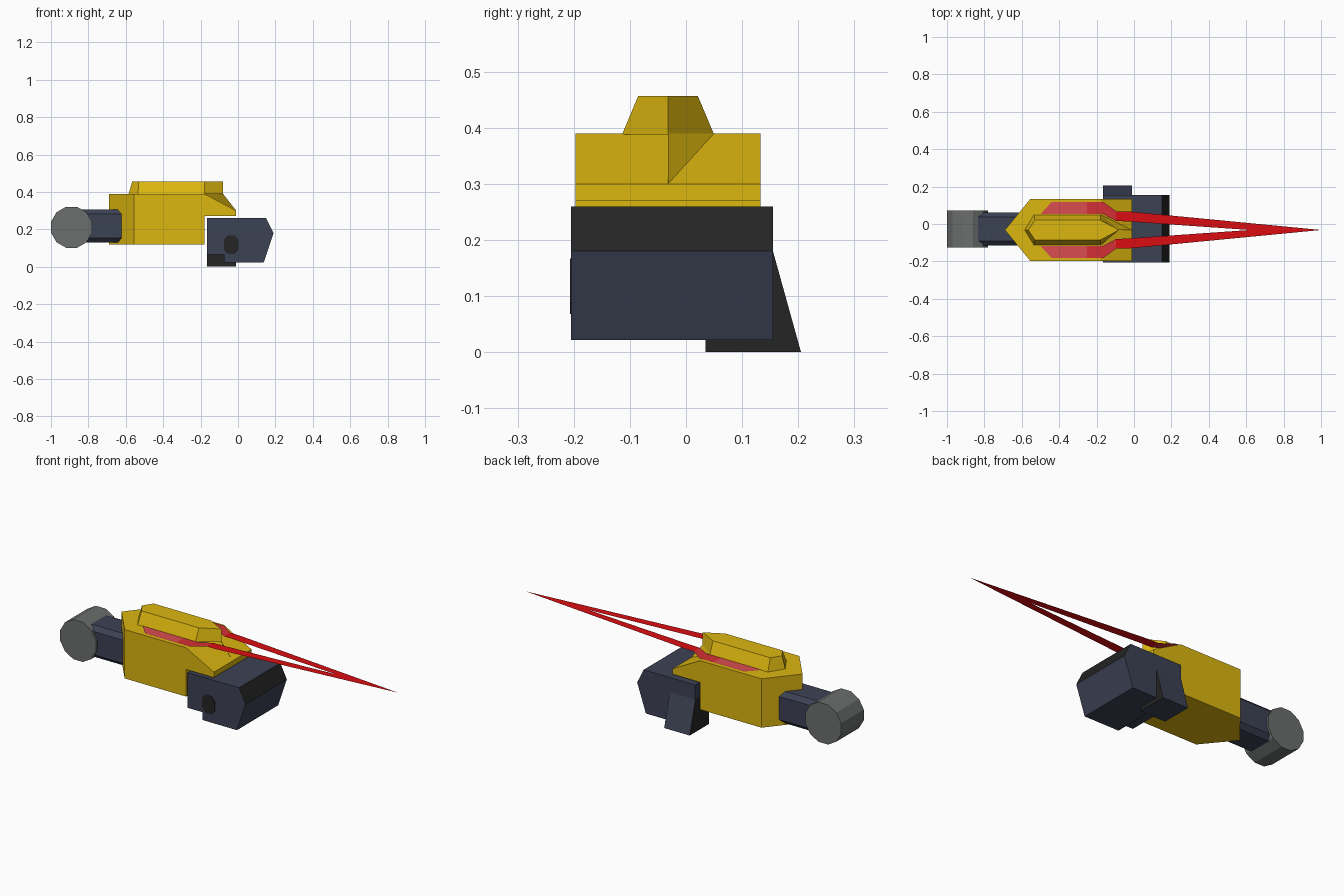
import bpy, bmesh, math
from mathutils import Vector

if "Cube" in bpy.data.objects:
    bpy.data.objects.remove(bpy.data.objects["Cube"])

CY = -0.032  # centre line of the yellow body


def material(name, rgb):
    m = bpy.data.materials.new(name)
    m.diffuse_color = (*rgb, 1)
    m.use_nodes = True
    m.node_tree.nodes["Principled BSDF"].inputs["Base Color"].default_value = m.diffuse_color
    return m


YELLOW = material("yellow", (0.72, 0.47, 0.005))
NAVY = material("dark navy", (0.046, 0.054, 0.089))
BLACK = material("near black", (0.018, 0.018, 0.018))
GREY = material("grey", (0.15, 0.157, 0.157))
RED = material("red", (0.70, 0.004, 0.006))
MID_RED = material("mid red", (0.65, 0.03, 0.035))
PALE_RED = material("pale red", (0.70, 0.075, 0.08))


def finish(name, bm, mats, rule=None):
    bmesh.ops.recalc_face_normals(bm, faces=bm.faces)
    bm.normal_update()
    if rule:
        for f in bm.faces:
            f.material_index = rule(f.normal)
    me = bpy.data.meshes.new(name)
    bm.to_mesh(me)
    bm.free()
    for m in mats:
        me.materials.append(m)
    ob = bpy.data.objects.new(name, me)
    bpy.context.collection.objects.link(ob)
    return ob


def loft(rings):
    """Closed solid between two rings of points."""
    bm = bmesh.new()
    a, b = [[bm.verts.new(p) for p in r] for r in rings]
    n = len(a)
    for i in range(n):
        j = (i + 1) % n
        bm.faces.new((a[i], a[j], b[j], b[i]))
    bm.faces.new(a[::-1])
    bm.faces.new(b)
    return bm


def prism(pts, axis, lo, hi):
    """Extrude a 2D profile along x or y."""
    put = {"x": lambda p, t: (t, p[0], p[1]), "y": lambda p, t: (p[0], t, p[1])}[axis]
    return loft([[put(p, t) for p in pts] for t in (lo, hi)])


# Yellow body: side profile, with the rear cut to a point
bm = prism([(-0.69, 0.12), (-0.18, 0.12), (-0.18, 0.27), (-0.01, 0.27),
            (-0.01, 0.30), (-0.18, 0.39), (-0.69, 0.39)], "y", CY - 0.165, CY + 0.165)
for s in (-1, 1):
    res = bmesh.ops.bisect_plane(bm, geom=bm.verts[:] + bm.edges[:] + bm.faces[:],
                                 plane_co=(-0.69, CY, 0), plane_no=(-0.165, s * 0.135, 0),
                                 clear_outer=True)
    cut = [e for e in res["geom_cut"] if isinstance(e, bmesh.types.BMEdge)]
    bmesh.ops.contextual_create(bm, geom=cut)
finish("main_body", bm, [YELLOW])


# Raised hump on the body
def hump_ring(back, shoulder, front_shoulder, w, z):
    return [(back, CY, z), (shoulder, CY - w, z), (front_shoulder, CY - w, z),
            (-0.08, CY, z), (front_shoulder, CY + w, z), (shoulder, CY + w, z)]


finish("top_hump", loft([hump_ring(-0.585, -0.535, -0.18, 0.082, 0.388),
                         hump_ring(-0.565, -0.53, -0.18, 0.053, 0.457)]), [YELLOW])

# Web under the hump's nose
bm = bmesh.new()
bm.faces.new([bm.verts.new(p) for p in ((-0.18, CY + 0.082, 0.39), (-0.01, CY, 0.30),
                                        (-0.08, CY, 0.39))])
finish("nose_web", bm, [YELLOW])

# Flat red blades, mirrored about the centre line
BLADE = [("blade_tail", PALE_RED, [(-0.5, 0.085), (-0.44, 0.15), (-0.25, 0.15), (-0.25, 0.085)]),
         ("blade_bend", MID_RED, [(-0.25, 0.085), (-0.25, 0.15), (-0.165, 0.15), (-0.095, 0.1),
                                  (-0.095, 0.048), (-0.165, 0.085)]),
         ("blade_spike", RED, [(-0.095, 0.048), (-0.095, 0.1), (-0.04, 0.1), (1, 0),
                               (0.62, 0), (-0.04, 0.046)])]
for s, side in ((1, "rear"), (-1, "front")):
    for name, mat, pts in BLADE:
        bm = bmesh.new()
        bm.faces.new([bm.verts.new((x, CY + s * y, 0.394)) for x, y in pts][::-s])
        me_ob = finish(f"{name}_{side}", bm, [mat])
        if me_ob.data.polygons[0].normal.z < 0:
            me_ob.data.flip_normals()

# Front block with a black bevelled edge
finish("front_block", prism([(-0.165, 0.26), (0.15, 0.26), (0.19, 0.18), (0.137, 0.022),
                             (-0.075, 0.022), (-0.075, 0.065), (-0.165, 0.065)],
                            "y", -0.205, 0.155), [NAVY, BLACK],
       lambda n: 1 if n.x > 0.5 and n.z > 0.2 else 0)

# Black octagonal port on the block
finish("port", prism([(-0.075, 0.09), (-0.055, 0.068), (-0.018, 0.068), (0.002, 0.09),
                      (0.002, 0.145), (-0.018, 0.167), (-0.055, 0.167), (-0.075, 0.145)],
                     "y", -0.207, -0.2), [BLACK])

# Flared foot on the far side of the block
finish("side_foot", prism([(0.035, 0), (0.205, 0), (0.155, 0.18), (0.035, 0.18)],
                          "x", -0.166, -0.01), [BLACK, NAVY],
       lambda n: 1 if n.y > 0.5 or n.z < -0.5 else 0)

# Chamfered neck
h, c = 0.088, 0.064
oct_pts = [(h, c), (c, h), (-c, h), (-h, c), (-h, -c), (-c, -h), (c, -h), (h, -c)]
finish("neck", prism([(CY + 0.006 + y, 0.217 + z) for y, z in oct_pts], "x", -0.85, -0.6), [NAVY])

# Twelve-sided drum at the rear
finish("rear_drum", prism([(-0.89 + 0.1135 * math.cos(math.radians(15 + 30 * i)),
                            0.211 + 0.1135 * math.sin(math.radians(15 + 30 * i)))
                           for i in range(12)], "y", -0.125, 0.073), [GREY])
